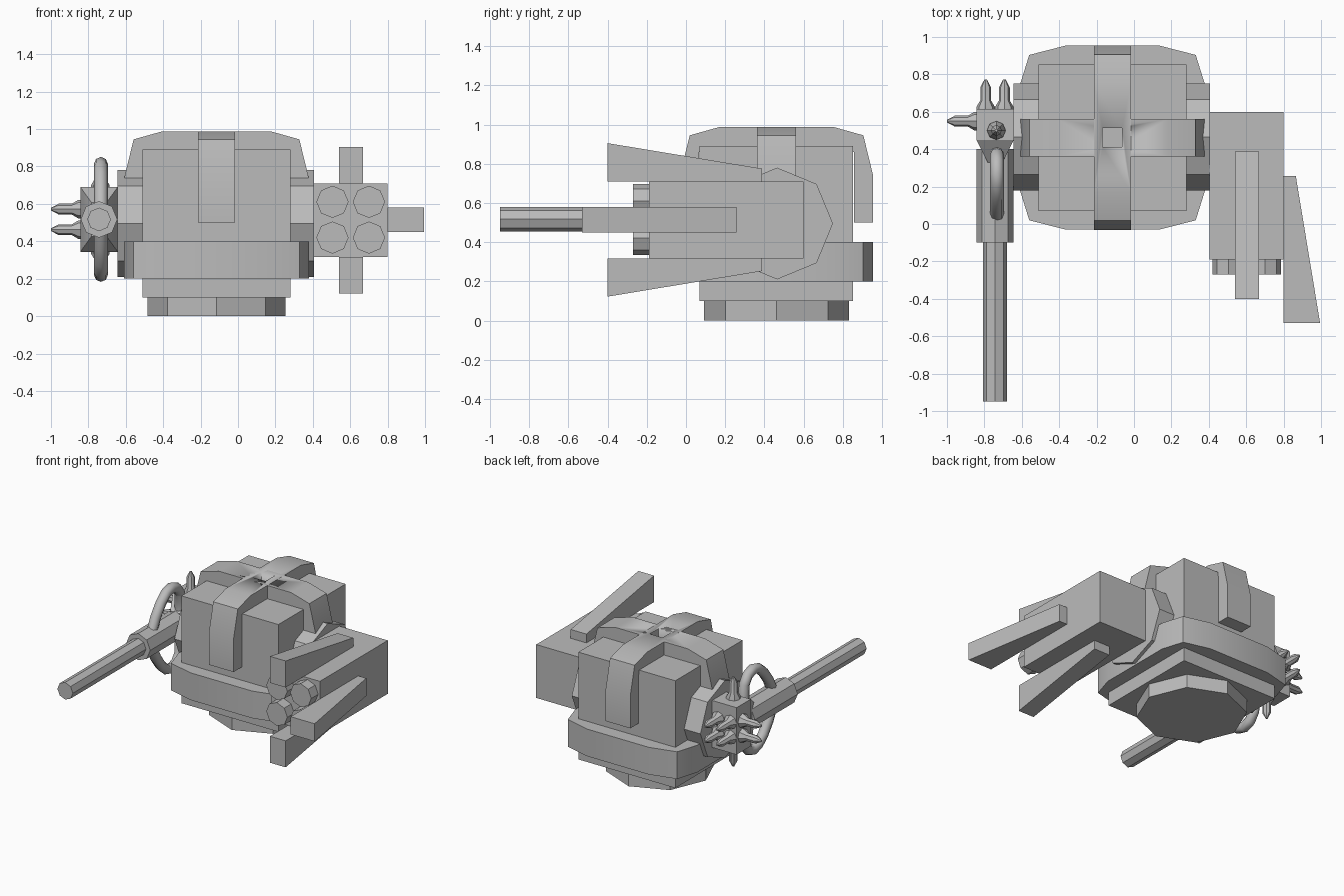
import bpy, bmesh, math
from mathutils import Vector

cube = bpy.data.objects.get("Cube")
if cube:
    bpy.data.objects.remove(cube, do_unlink=True)

gray = bpy.data.materials.new("plain gray")
gray.use_nodes = True
gray.diffuse_color = (0.5, 0.5, 0.5, 1)
gray.node_tree.nodes["Principled BSDF"].inputs["Base Color"].default_value = (0.5, 0.5, 0.5, 1)

CX, CY = -0.115, 0.462      # body axis
GX, GZ = -0.743, 0.517      # gun axis


def finish(name, bm):
    bmesh.ops.recalc_face_normals(bm, faces=bm.faces)
    mesh = bpy.data.meshes.new(name)
    bm.to_mesh(mesh)
    bm.free()
    obj = bpy.data.objects.new(name, mesh)
    bpy.context.collection.objects.link(obj)
    mesh.materials.append(gray)
    bpy.ops.object.select_all(action='DESELECT')
    obj.select_set(True)
    bpy.context.view_layer.objects.active = obj
    bpy.ops.object.shade_smooth_by_angle(angle=math.radians(30))
    return obj


def bridge(bm, a, b):
    for i in range(len(a)):
        j = (i + 1) % len(a)
        bm.faces.new((a[i], a[j], b[j], b[i]))


def prism(name, axis, points, lo, hi):
    """Extrude a flat profile along an axis."""
    place = {'x': lambda p, t: (t, p[0], p[1]),
             'y': lambda p, t: (p[0], t, p[1]),
             'z': lambda p, t: (p[0], p[1], t)}[axis]
    bm = bmesh.new()
    a, b = ([bm.verts.new(place(p, t)) for p in points] for t in (lo, hi))
    bm.faces.new(a)
    bm.faces.new(b)
    bridge(bm, a, b)
    return finish(name, bm)


def box(name, x, y, z):
    return prism(name, 'z', [(x[0], y[0]), (x[1], y[0]), (x[1], y[1]), (x[0], y[1])], *z)


def lathe(name, origin, direction, rings, sides=8):
    """Stack (distance, radius) rings along a direction."""
    bm = bmesh.new()
    turn = Vector(direction).to_track_quat('Z', 'Y')
    loops = []
    for d, r in rings:
        angles = [math.tau * i / sides for i in range(sides)]
        loops.append([bm.verts.new(Vector(origin) + turn @ Vector((r * math.cos(a), r * math.sin(a), d)))
                      for a in angles])
    for a, b in zip(loops, loops[1:]):
        bridge(bm, a, b)
    bm.faces.new(loops[0])
    bm.faces.new(loops[-1])
    return finish(name, bm)


def mirrored(half, centre):
    """Complete a profile by reflecting its first coordinate."""
    return half + [(2 * centre - u, v) for u, v in reversed(half)]


# Body, base and waist ring
box("body", (-0.51, 0.28), (0.07, 0.853), (0.1, 0.89))
lathe("base", (CX, CY, 0), (0, 0, 1), [(0, 0.37), (0.1, 0.37)])
ring = [(0.38, 0.18), (0.33, 0.02), (0.135, -0.03)]
ring = [(x, 2 * CY - y) for x, y in reversed(ring)] + ring
prism("waist_ring", 'z', mirrored(ring, CX), 0.2, 0.4)

# Crossed straps with a square socket in the middle
def strap(name, axis, centre, bottom, lo, hi):
    half = [(0.395, bottom), (0.493, bottom), (0.493, 0.74), (0.443, 0.945), (0.293, 0.987)]
    inner = [(-0.395, 0.86), (0.395, 0.86)]
    half = [(centre + u, v) for u, v in half]
    return prism(name, axis, mirrored(half, centre) + [(centre + u, v) for u, v in inner], lo, hi)


socket = box("socket_cutter", (-0.168, -0.064), (0.412, 0.514), (0.892, 1.1))
socket.hide_render = True
socket.hide_viewport = True
for part in (strap("long_strap", 'x', CY, 0.5, -0.215, -0.015),
             strap("cross_strap", 'y', CX, 0.735, 0.362, 0.562)):
    cut = part.modifiers.new("socket", 'BOOLEAN')
    cut.operation = 'DIFFERENCE'
    cut.object = socket

# Shoulder discs
for name, x0, x1 in (("left_shoulder", 0.25, 0.405), ("right_shoulder", -0.643, -0.48)):
    lathe(name, (x0, 0.465, 0.495), (1, 0, 0), [(0, 0.285), (x1 - x0, 0.285)])

# Launcher pod, tubes and tapered fins
box("launcher_pod", (0.405, 0.8), (-0.19, 0.6), (0.317, 0.71))
for x in (0.505, 0.7):
    for z in (0.42, 0.611):
        lathe("launch_tube", (x, -0.27, z), (0, 1, 0), [(0, 0.086), (0.1, 0.086)])
fin = [(-0.4, 0.0), (-0.4, 0.195), (0.387, 0.065), (0.387, 0.0)]
prism("upper_fin", 'x', [(y, 0.71 + h) for y, h in fin], 0.54, 0.668)
prism("lower_fin", 'x', [(y, 0.317 - h) for y, h in fin], 0.54, 0.668)
prism("side_fin", 'z', [(0.8 + h, y - 0.13) for y, h in fin], 0.45, 0.58)

# Gun barrel, sleeve and breech
lathe("barrel", (GX, -0.95, GZ), (0, 1, 0), [(0, 0.063), (0.9, 0.063)])
lathe("barrel_sleeve", (GX, -0.1, GZ), (0, 1, 0), [(0, 0.098), (0.5, 0.098)])
bm = bmesh.new()
loops = []
for y, w, h in ((0.33, 0.04, 0.09), (0.45, 0.1, 0.173), (0.615, 0.1, 0.173)):
    loops.append([bm.verts.new((GX + sx * w, y, GZ + sz * h))
                  for sx, sz in ((-1, -1), (1, -1), (1, 1), (-1, 1))])
for a, b in zip(loops, loops[1:]):
    bridge(bm, a, b)
bm.faces.new(loops[0])
bm.faces.new(loops[-1])
finish("breech", bm)

# Spikes on the breech
spike = [(-0.02, 0.05), (0.01, 0.05), (0.045, 0.029), (0.115, 0.029), (0.157, 0.007)]
for z in (GZ - 0.055, GZ + 0.055):
    lathe("side_spike", (-0.843, 0.55, z), (-1, 0, 0), spike)
    for x in (GX - 0.05, GX + 0.05):
        lathe("back_spike", (x, 0.615, z), (0, 1, 0), spike)
for s in (-1, 1):
    lathe("upright_spike", (GX + 0.007, 0.5, GZ + s * 0.173), (0, 0, s), spike)

# Curved hoses above and below the sleeve
hose = [(0.04, 0.05), (0.09, 0.15), (0.15, 0.23), (0.21, 0.28), (0.27, 0.297),
        (0.33, 0.275), (0.37, 0.22), (0.375, 0.1)]
for name, s in (("upper_hose", 1), ("lower_hose", -1)):
    curve = bpy.data.curves.new(name, 'CURVE')
    curve.dimensions = '3D'
    curve.bevel_depth = 0.037
    curve.bevel_resolution = 2
    curve.use_fill_caps = True
    path = curve.splines.new('POLY')
    path.points.add(len(hose) - 1)
    for point, (y, h) in zip(path.points, hose):
        point.co = (GX + 0.01, y, GZ + s * h, 1)
    curve.materials.append(gray)
    bpy.context.collection.objects.link(bpy.data.objects.new(name, curve))
